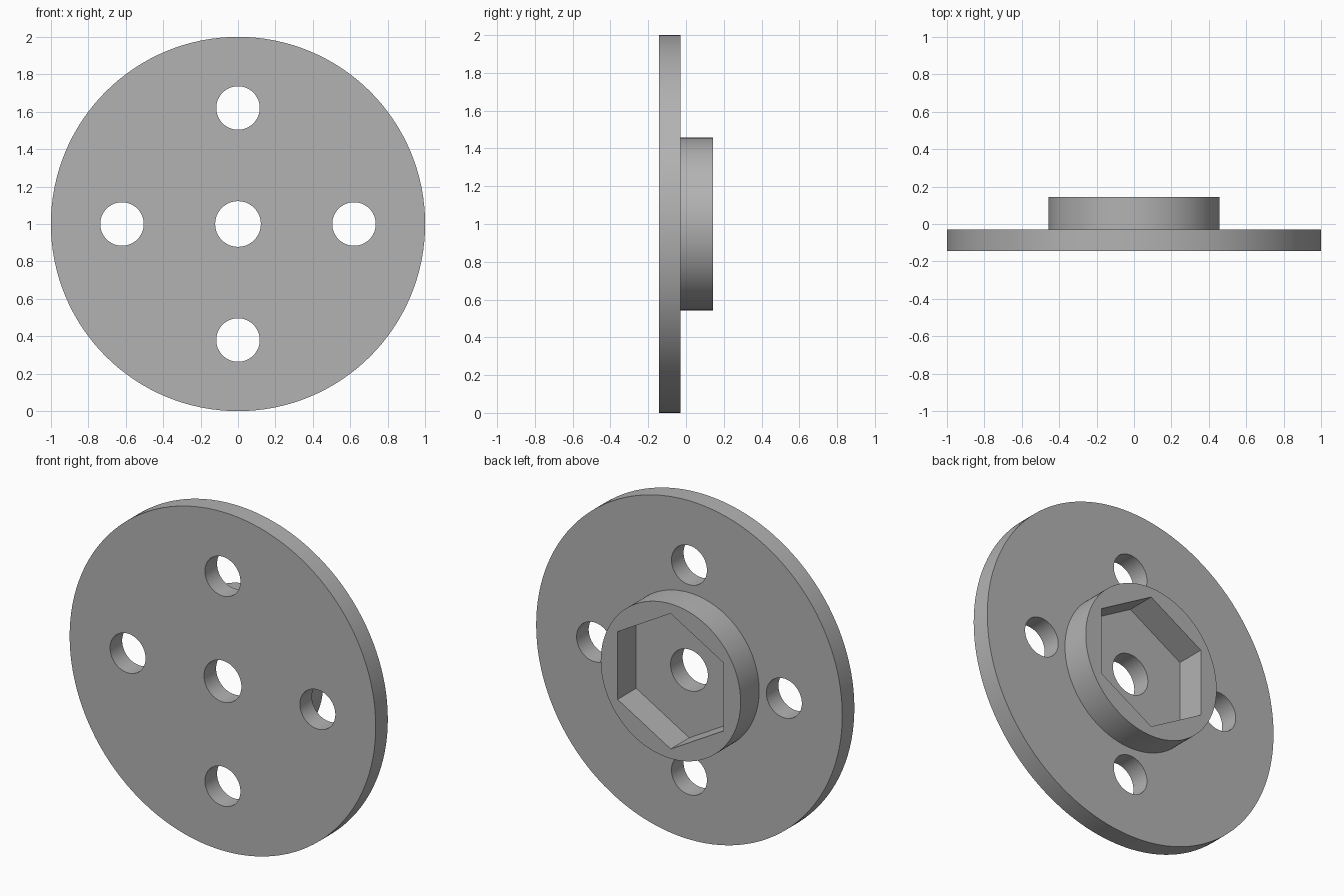
import bpy, math

cube = bpy.data.objects.get("Cube")
if cube:
    bpy.data.objects.remove(cube, do_unlink=True)

FRONT, STEP, BACK = -0.143, -0.03, 0.143   # depth of front face, plate back, hub back
MID = 1.0                                  # height of the axis

# Single flat colour
grey = bpy.data.materials.new("plain_grey")
grey.use_nodes = True
colour = (0.45, 0.45, 0.45, 1)
grey.diffuse_color = colour
grey.node_tree.nodes["Principled BSDF"].inputs["Base Color"].default_value = colour


def disc(name, radius, y0, y1, sides=128, x=0, z=0):
    """Prism lying along y, with its first corner pointing up."""
    bpy.ops.mesh.primitive_cylinder_add(
        vertices=sides, radius=radius, depth=y1 - y0,
        location=(x, (y0 + y1) / 2, MID + z), rotation=(math.pi / 2, 0, 0))
    ob = bpy.context.object
    ob.name = name
    ob.data.materials.append(grey)
    return ob


def combine(target, tool, operation):
    """Boolean the tool into the target and discard it."""
    mod = target.modifiers.new(tool.name, "BOOLEAN")
    mod.operation, mod.solver, mod.object = operation, "EXACT", tool
    bpy.ops.object.select_all(action="DESELECT")
    bpy.context.view_layer.objects.active = target
    target.select_set(True)
    bpy.ops.object.modifier_apply(modifier=mod.name)
    bpy.data.objects.remove(tool, do_unlink=True)


# Round plate with the raised hub on its back
flange = disc("flange_with_hub", 1.0, FRONT, STEP)
combine(flange, disc("hub", 0.457, STEP - 0.05, BACK), "UNION")

# Hexagonal nut pocket, as deep as the hub
combine(flange, disc("hex_pocket", 0.4, STEP, BACK + 0.1, sides=6), "DIFFERENCE")

# Centre bore and four bolt holes through the plate
combine(flange, disc("bore", 0.122, FRONT - 0.1, BACK, 64), "DIFFERENCE")
for i in range(4):
    a = i * math.pi / 2
    hole = disc("bolt_hole", 0.116, FRONT - 0.1, BACK, 64,
                0.62 * math.cos(a), 0.62 * math.sin(a))
    combine(flange, hole, "DIFFERENCE")

flange.select_set(True)
bpy.ops.object.shade_smooth_by_angle(angle=math.radians(30))
